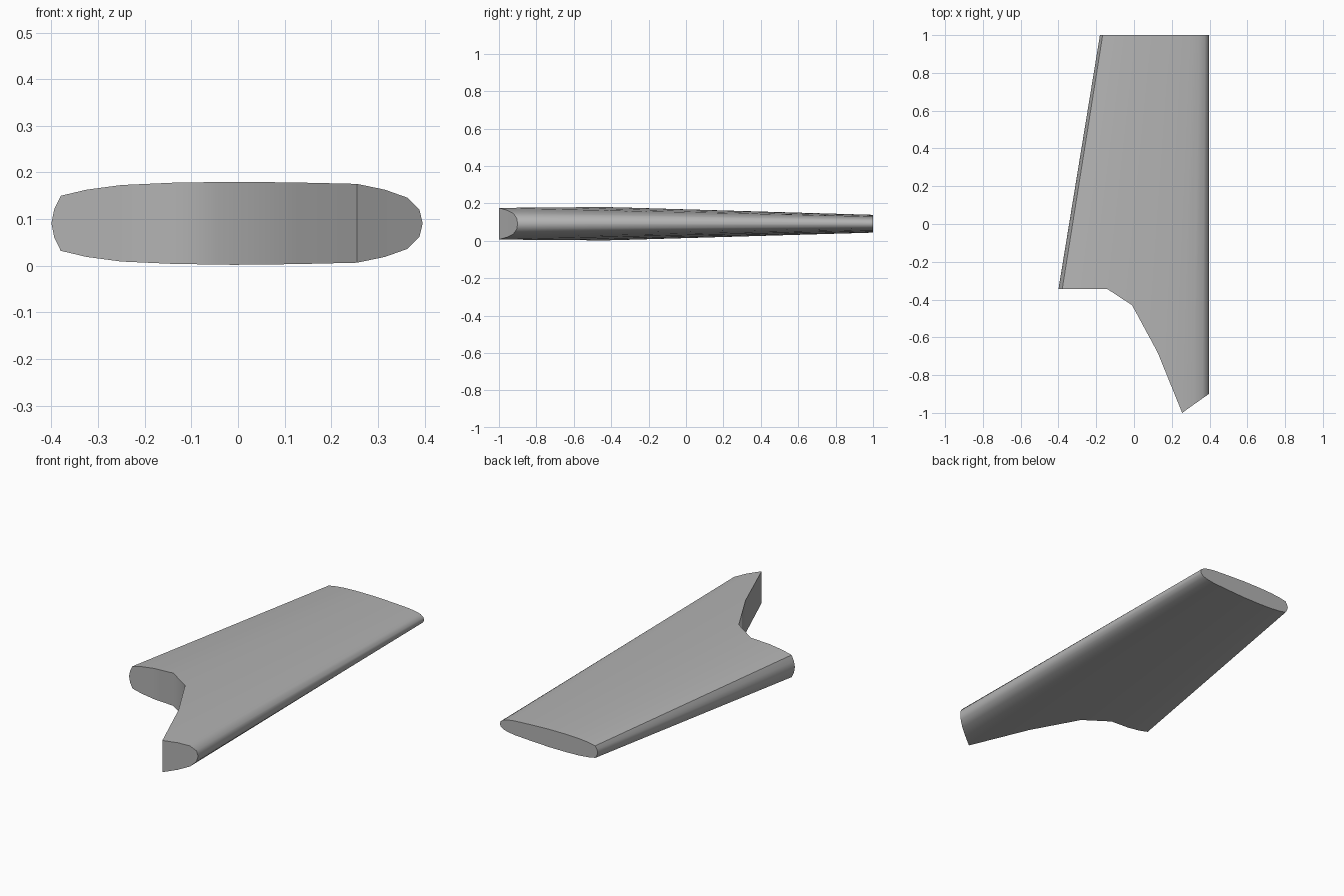
import bpy, bmesh, math

cube = bpy.data.objects.get("Cube")
if cube:
    bpy.data.objects.remove(cube)

grey = bpy.data.materials.new("mid grey")
grey.use_nodes = True
colour = (0.45, 0.45, 0.45, 1)
grey.diffuse_color = colour
grey.node_tree.nodes["Principled BSDF"].inputs["Base Color"].default_value = colour

MID_Z = 0.091
EDGE_X = 0.396     # straight long edge
APEX_Y = 4.53      # where the tapering lines would meet

# Notched front end: x, y, half thickness
front = [(-0.4, -0.345, 0), (-0.394, -0.345, 0.03), (-0.38, -0.345, 0.059),
         (-0.325, -0.345, 0.072), (-0.25, -0.345, 0.082), (-0.14, -0.345, 0.087),
         (-0.01, -0.43, 0.089), (0.125, -0.68, 0.0875), (0.255, -1, 0.0845),
         (0.315, -0.957, 0.072), (0.363, -0.923, 0.055), (0.389, -0.905, 0.029),
         (EDGE_X, -0.9, 0)]


def tip_point(x, y, h):
    """Carry a front point along its tapering line to the flat far end."""
    return (EDGE_X - (EDGE_X - x) * (APEX_Y - 1) / (APEX_Y - y), 1,
            h / (1 + 0.617 * (1 - y)))


tip = [tip_point(*p) for p in front]
bm = bmesh.new()


def ring(points):
    """Closed section: upper row, then lower row back again."""
    upper = [bm.verts.new((x, y, MID_Z + h)) for x, y, h in points]
    lower = [bm.verts.new((x, y, MID_Z - h)) for x, y, h in points[1:-1]]
    return upper + lower[::-1]


a, b = ring(front), ring(tip)
n = len(a)

# Skin between the two ends
for i in range(n):
    j = (i + 1) % n
    bm.faces.new((a[i], a[j], b[j], b[i]))

# Far end cap, and upright strips along the notched end
bm.faces.new(b)
for i in range(len(front) - 1):
    corners = [a[i], a[i + 1], a[-i - 1], a[-i % n]]
    bm.faces.new(list(dict.fromkeys(corners)))

bmesh.ops.recalc_face_normals(bm, faces=bm.faces)
mesh = bpy.data.meshes.new("wing_panel")
bm.to_mesh(mesh)
bm.free()
mesh.materials.append(grey)

wing = bpy.data.objects.new("wing_panel", mesh)
bpy.context.collection.objects.link(wing)
bpy.ops.object.select_all(action="DESELECT")
wing.select_set(True)
bpy.context.view_layer.objects.active = wing
bpy.ops.object.shade_smooth_by_angle(angle=math.radians(40))
